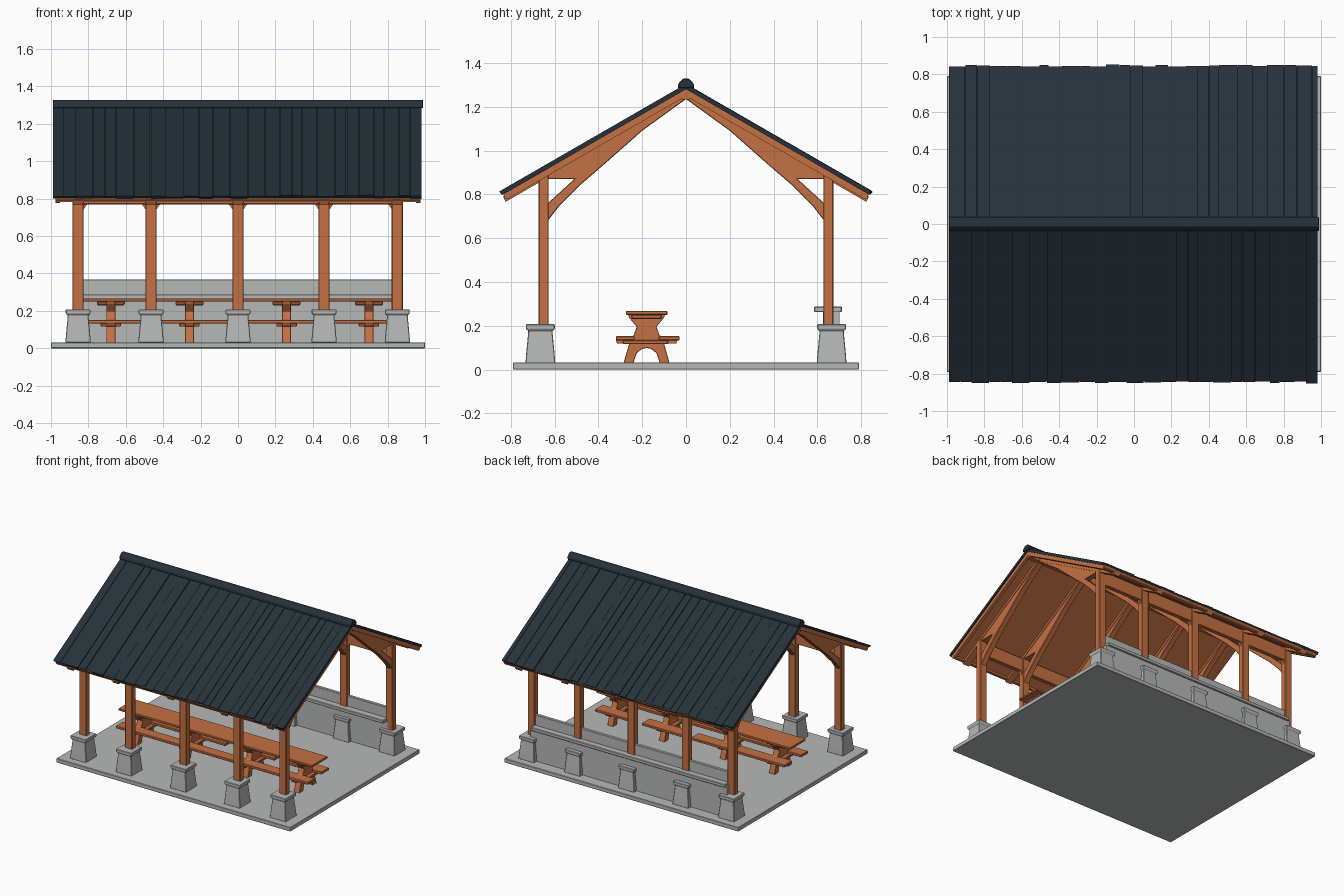
import bpy, bmesh, random
from mathutils import Vector

random.seed(4)
cube = bpy.data.objects.get("Cube")
if cube:
    bpy.data.objects.remove(cube, do_unlink=True)


def material(name, rgb):
    m = bpy.data.materials.new(name)
    m.use_nodes = True
    m.diffuse_color = (*rgb, 1)
    m.node_tree.nodes["Principled BSDF"].inputs["Base Color"].default_value = (*rgb, 1)
    return m


WOOD = material("warm timber", (0.56, 0.165, 0.055))
STONE = material("pale stone", (0.47, 0.48, 0.48))
METAL = material("dark slate roofing", (0.018, 0.031, 0.042))


def finish(bm, name, mat, bevel=0):
    bmesh.ops.recalc_face_normals(bm, faces=bm.faces)
    mesh = bpy.data.meshes.new(name)
    bm.to_mesh(mesh)
    bm.free()
    mesh.materials.append(mat)
    obj = bpy.data.objects.new(name, mesh)
    bpy.context.collection.objects.link(obj)
    if bevel:
        mod = obj.modifiers.new("Bevel", "BEVEL")
        mod.width = bevel
        mod.segments = 1
    return obj


def prism(name, profile, x0, x1, mat, bevel=0):
    """Extrude a closed (y, z) profile from x0 to x1."""
    bm = bmesh.new()
    face = bm.faces.new([bm.verts.new((x0, y, z)) for y, z in profile])
    new = bmesh.ops.extrude_face_region(bm, geom=[face])["geom"]
    bmesh.ops.translate(bm, vec=Vector((x1 - x0, 0, 0)),
                        verts=[v for v in new if isinstance(v, bmesh.types.BMVert)])
    return finish(bm, name, mat, bevel)


def box(name, x0, x1, y0, y1, z0, z1, mat, bevel=0):
    y0, y1 = sorted((y0, y1))
    return prism(name, [(y0, z0), (y1, z0), (y1, z1), (y0, z1)], x0, x1, mat, bevel)


def loft(name, cx, cy, rings, mat):
    """Square stack of (half width, height) rings."""
    bm = bmesh.new()
    loops = [[bm.verts.new((cx + sx * h, cy + sy * h, z))
              for sx, sy in ((-1, -1), (1, -1), (1, 1), (-1, 1))] for h, z in rings]
    bm.faces.new(loops[0])
    bm.faces.new(loops[-1])
    for a, b in zip(loops, loops[1:]):
        for i in range(4):
            j = (i + 1) % 4
            bm.faces.new((a[i], a[j], b[j], b[i]))
    return finish(bm, name, mat, 0.003)


def mirrored(points, side):
    return [(y * side, z) for y, z in points]


SLOPE = 0.576


def slope_strip(top, bottom, end):
    """Sloping band from the ridge out to the eave."""
    return [(0, top), (end, top - SLOPE * end), (end - 0.012, bottom - SLOPE * (end - 0.012)), (0, bottom)]


POSTS = (-0.855, -0.465, 0, 0.46, 0.852)

# Floor slab
box("floor_slab", -1, 1, -0.79, 0.79, 0, 0.032, STONE, 0.003)

# Stone bases, posts and curved trusses
BASE = ((0.068, 0.03), (0.064, 0.08), (0.055, 0.175), (0.066, 0.185), (0.066, 0.207))
TRUSS = [(0.63, 0.68), (0.58, 0.745), (0.48, 0.845), (0.37, 0.94), (0.2, 1.09), (0, 1.235),
         (0, 1.25), (0.63, 0.895), (0.63, 0.87), (0.51, 0.87), (0.63, 0.76)]
for side, label in ((-1, "front"), (1, "back")):
    for x in POSTS:
        loft(f"{label}_post_base", x, side * 0.665, BASE, STONE)
        box(f"{label}_post", x - 0.03, x + 0.03, side * 0.627, side * 0.673, 0.2, 0.885, WOOD, 0.004)
        prism(f"{label}_truss_brace", mirrored(TRUSS, side), x - 0.022, x + 0.022, WOOD, 0.003)
        prism(f"{label}_rafter", mirrored(slope_strip(1.27, 1.24, 0.835), side),
              x - 0.026, x + 0.026, WOOD)
    # Top beam with small corner braces
    box(f"{label}_top_beam", -0.87, 0.87, side * 0.635, side * 0.667, 0.77, 0.875, WOOD, 0.003)
    for x in POSTS:
        for d in (-1, 1):
            if abs(x + d * 0.06) > 0.88:
                continue
            bm = bmesh.new()
            tri = [(x + d * 0.028, 0.775), (x + d * 0.052, 0.775), (x + d * 0.028, 0.74)]
            face = bm.faces.new([bm.verts.new((a, side * 0.638, b)) for a, b in tri])
            new = bmesh.ops.extrude_face_region(bm, geom=[face])["geom"]
            bmesh.ops.translate(bm, vec=Vector((0, side * 0.026, 0)),
                                verts=[v for v in new if isinstance(v, bmesh.types.BMVert)])
            finish(bm, f"{label}_corner_brace", WOOD)
    # Roof deck, end rafters and eave board
    prism(f"{label}_roof_deck", mirrored(slope_strip(1.285, 1.262, 0.838), side), -0.975, 0.975, WOOD)
    for x in (-0.963, 0.963):
        prism(f"{label}_end_rafter", mirrored(slope_strip(1.27, 1.248, 0.83), side),
              x - 0.012, x + 0.012, WOOD)
    box(f"{label}_eave_board", -0.97, 0.97, side * 0.805, side * 0.828, 0.782, 0.805, WOOD)
    # Roofing planks of uneven width, height and length
    x = -0.988
    while x < 0.985:
        end = min(x + random.uniform(0.05, 0.1), 0.985)
        if 0.985 - end < 0.03:
            end = 0.985
        lift = random.uniform(0, 0.007)
        prism(f"{label}_roof_plank", mirrored(slope_strip(1.298 + lift, 1.282, random.uniform(0.842, 0.852)), side),
              x, end - 0.003, METAL)
        x = end
    prism(f"{label}_roof_underlay", mirrored(slope_strip(1.294, 1.28, 0.842), side), -0.985, 0.982, METAL)

# Ridge beam and ridge cap
box("ridge_beam", -0.97, 0.97, -0.018, 0.018, 1.232, 1.275, WOOD)
CAP = [(-0.037, 1.285), (-0.035, 1.305), (-0.014, 1.328), (0.014, 1.328), (0.035, 1.305), (0.037, 1.285)]
prism("ridge_cap", CAP, -0.99, 0.99, METAL, 0.003)

# Back wall with ledge and upright board
box("back_wall", -0.84, 0.84, 0.625, 0.7, 0.03, 0.265, STONE)
box("wall_ledge", -0.83, 0.83, 0.585, 0.712, 0.262, 0.288, STONE, 0.004)
box("wall_upright_board", -0.835, 0.835, 0.638, 0.664, 0.28, 0.368, STONE, 0.003)

# Picnic table: top, seats and trestles
box("table_top", -0.83, 0.825, -0.275, -0.085, 0.25, 0.267, WOOD, 0.003)
box("front_seat", -0.82, 0.82, -0.32, -0.235, 0.133, 0.152, WOOD, 0.003)
for x0, x1 in ((-0.82, -0.38), (-0.34, -0.02), (0.05, 0.4), (0.5, 0.8)):
    box("back_seat", x0, x1, -0.125, -0.03, 0.133, 0.152, WOOD, 0.003)
HALF = [(0, 0.252), (0.085, 0.252), (0.08, 0.237), (0.045, 0.195), (0.06, 0.155), (0.14, 0.135),
        (0.135, 0.118), (0.08, 0.118), (0.105, 0.03), (0.06, 0.03), (0.045, 0.075), (0.02, 0.095), (0, 0.098)]
OUTLINE = HALF + [(-y, z) for y, z in reversed(HALF[1:-1])]
for x in (-0.68, -0.26, 0.26, 0.7):
    prism("table_trestle", [(y - 0.18, z) for y, z in OUTLINE], x - 0.024, x + 0.024, WOOD, 0.002)
    box("table_cleat", x - 0.075, x + 0.075, -0.25, -0.11, 0.23, 0.252, WOOD, 0.006)
    box("seat_cleat", x - 0.055, x + 0.055, -0.29, -0.08, 0.116, 0.134, WOOD, 0.004)
